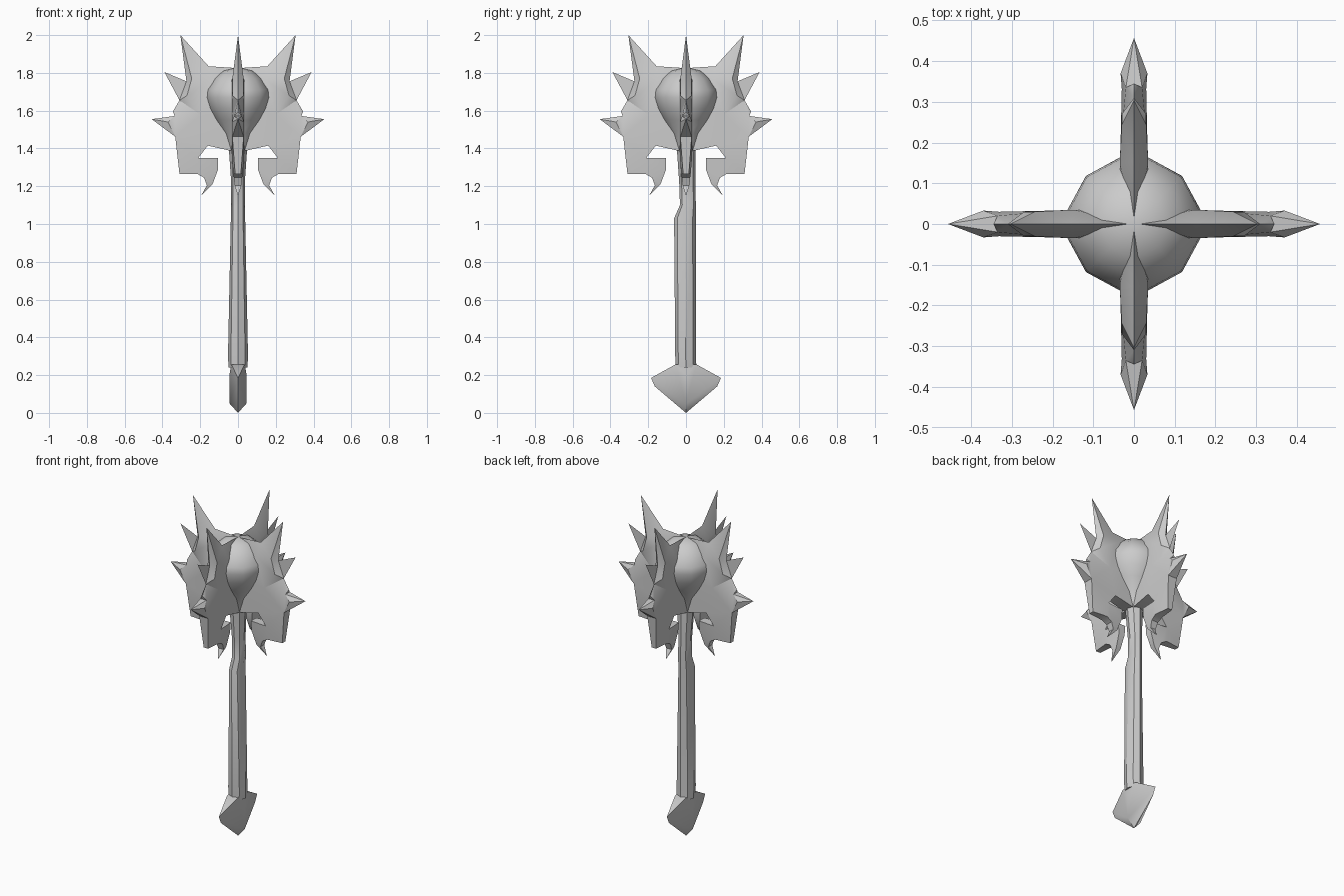
import bpy, bmesh
from math import cos, sin, pi, radians
from mathutils import Vector, Matrix
from mathutils.geometry import delaunay_2d_cdt

cube = bpy.data.objects.get("Cube")
if cube:
    bpy.data.objects.remove(cube, do_unlink=True)

steel = bpy.data.materials.new("plain_grey")
steel.use_nodes = True
GREY = (0.6, 0.6, 0.6, 1)
steel.diffuse_color = GREY
steel.node_tree.nodes["Principled BSDF"].inputs["Base Color"].default_value = GREY


def finish(name, bm, angle=35):
    bmesh.ops.recalc_face_normals(bm, faces=bm.faces)
    mesh = bpy.data.meshes.new(name)
    bm.to_mesh(mesh)
    bm.free()
    mesh.materials.append(steel)
    obj = bpy.data.objects.new(name, mesh)
    bpy.context.collection.objects.link(obj)
    bpy.ops.object.select_all(action='DESELECT')
    obj.select_set(True)
    bpy.context.view_layer.objects.active = obj
    bpy.ops.object.shade_smooth_by_angle(angle=radians(angle))
    return obj


def loft(name, rings, angles, angle=35):
    """Skin oval rings given as (z, half width, back y, front y)."""
    bm = bmesh.new()
    loops = []
    for z, w, y0, y1 in rings:
        mid, half = (y0 + y1) / 2, (y1 - y0) / 2
        loops.append([bm.verts.new((w * cos(a), mid + half * sin(a), z)) for a in angles])
    n = len(angles)
    for a, b in zip(loops, loops[1:]):
        for i in range(n):
            j = (i + 1) % n
            bm.faces.new((a[i], a[j], b[j], b[i]))
    bm.faces.new(loops[0])
    bm.faces.new(loops[-1])
    return finish(name, bm, angle)


# Shaft with a step on its front side
loft("handle", [(0.24, 0.05, -0.055, 0.055), (0.3, 0.053, -0.057, 0.053),
                (1.03, 0.038, -0.063, 0.052), (1.1, 0.036, -0.032, 0.052),
                (1.22, 0.036, -0.036, 0.05), (1.42, 0.05, -0.05, 0.05)],
     [i * pi / 4 for i in range(8)])

# Bulging core of the head
core = [(1.39, .05), (1.48, .075), (1.55, .12), (1.61, .15), (1.67, .167),
        (1.71, .163), (1.77, .125), (1.81, .08), (1.825, .02)]
loft("head_core", [(z, r, -r, r) for z, r in core],
     [radians(q * 90 + a) for q in range(4) for a in (12, 45, 78)], 60)

# Wedge-shaped pommel
bm = bmesh.new()
points = [(0, 0, 0)]
for s in (-1, 1):
    points += [(0, s * .185, .185), (0, s * .165, .14), (s * .045, 0, .05), (s * .046, 0, .2)]
    points += [(s * .035, t * .055, .257) for t in (-1, 1)]
for p in points:
    bm.verts.new(p)
bmesh.ops.convex_hull(bm, input=bm.verts)
finish("pommel", bm)

# Spiked flange: outline and inner ridge points as (radius, height, half thickness)
OUTLINE = [(0, 1.825, 0), (.155, 1.835, 0), (.305, 2.0, 0), (.273, 1.755, 0),
           (.39, 1.805, 0), (.31, 1.655, 0), (.345, 1.595, 0), (.335, 1.572, .02),
           (.457, 1.555, 0), (.332, 1.462, .03), (.31, 1.265, .015), (.215, 1.265, .025),
           (.18, 1.245, .022), (.165, 1.205, .018), (.195, 1.15, 0), (.135, 1.21, .015),
           (.105, 1.29, .02), (.105, 1.35, .025), (.21, 1.35, .032), (.16, 1.415, .033),
           (.05, 1.39, .035), (0, 1.39, .035)]
RIDGE = [(.15, 1.76, .035), (.245, 1.77, .03), (.27, 1.68, .03), (.37, 1.54, .033),
         (.2, 1.58, .033), (0, 1.6, .035)]


def flange(name, turn):
    pts = OUTLINE + RIDGE
    n = len(OUTLINE)
    flat = [Vector(p[:2]) for p in pts]
    rim = [(i, (i + 1) % n) for i in range(n)]
    co, _, tris, source, _, _ = delaunay_2d_cdt(flat, rim, [], 1, 1e-5)
    thick = [pts[s[0]][2] for s in source]
    bm = bmesh.new()
    front = [bm.verts.new((c.x, -t, c.y)) for c, t in zip(co, thick)]
    back = [bm.verts.new((c.x, t, c.y)) for c, t in zip(co, thick)]
    for tri in tris:
        bm.faces.new([front[i] for i in tri])
        bm.faces.new([back[i] for i in reversed(tri)])
    # Close the rim wherever it has thickness
    for e in [e for e in bm.edges if e.is_boundary and e.verts[0] in front]:
        a, b = (front.index(v) for v in e.verts)
        bm.faces.new((front[a], front[b], back[b], back[a]))
    bmesh.ops.remove_doubles(bm, verts=bm.verts, dist=1e-5)
    bmesh.ops.rotate(bm, verts=bm.verts, matrix=Matrix.Rotation(turn, 3, 'Z'))
    finish(name, bm)


for k, side in enumerate(("left", "back", "right", "front")):
    flange(side + "_flange", k * pi / 2)
